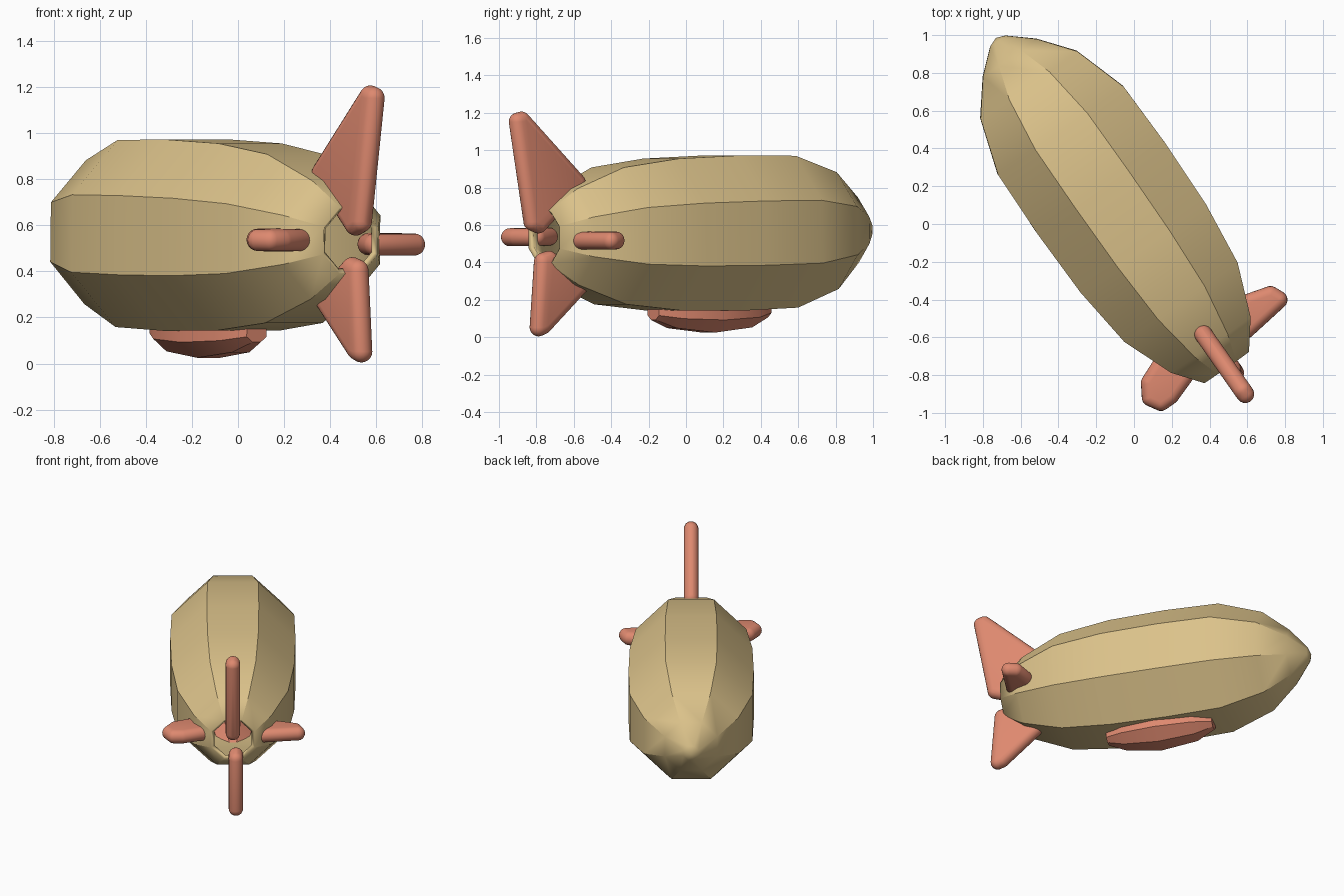
import bpy, bmesh, math
from mathutils import Matrix, Vector

cube = bpy.data.objects.get("Cube")
if cube:
    bpy.data.objects.remove(cube, do_unlink=True)

# Airship frame: local +y runs to the nose, local x is sideways
FRAME = (Matrix.Translation((-0.178, 0.195, 0.557))
         @ Matrix.Rotation(math.radians(35), 4, 'Z')
         @ Matrix.Rotation(0.02, 4, 'X'))


def material(name, rgb):
    mat = bpy.data.materials.new(name)
    mat.use_nodes = True
    mat.diffuse_color = (*rgb, 1)
    mat.node_tree.nodes["Principled BSDF"].inputs["Base Color"].default_value = (*rgb, 1)
    return mat


tan = material("tan canvas", (0.71, 0.54, 0.255))
coral = material("coral paint", (0.73, 0.25, 0.16))


def make_object(name, bm, mat, angle):
    bmesh.ops.recalc_face_normals(bm, faces=bm.faces)
    mesh = bpy.data.meshes.new(name)
    bm.to_mesh(mesh)
    bm.free()
    mesh.materials.append(mat)
    obj = bpy.data.objects.new(name, mesh)
    bpy.context.collection.objects.link(obj)
    obj.matrix_world = FRAME
    bpy.ops.object.select_all(action='DESELECT')
    obj.select_set(True)
    bpy.context.view_layer.objects.active = obj
    bpy.ops.object.shade_smooth_by_angle(angle=math.radians(angle))
    return obj


def loft(name, profile, mat, width=1, height=1, z=0, tip=None, closed=False):
    """Eight-sided loft along y; profile holds (y, flat-to-centre radius)."""
    bm = bmesh.new()
    rings = []
    for y, apothem in profile:
        r = apothem / math.cos(math.pi / 8)
        angles = [math.pi * (i + 0.5) / 4 for i in range(8)]
        rings.append([bm.verts.new((width * r * math.cos(a), y,
                                    z + height * r * math.sin(a))) for a in angles])
    for a, b in zip(rings, rings[1:]):
        for i in range(8):
            j = (i + 1) % 8
            bm.faces.new((a[i], a[j], b[j], b[i]))
    if tip is not None:
        point = bm.verts.new((0, tip, z))
        for i in range(8):
            bm.faces.new((rings[-1][i], rings[-1][(i + 1) % 8], point))
    if closed:
        bm.faces.new(rings[0])
        bm.faces.new(rings[-1])
    return make_object(name, bm, mat, 30)


def fin(name, centres, radius=0.048):
    """Rounded slab: convex hull of balls placed at the corners."""
    ball = bmesh.new()
    bmesh.ops.create_uvsphere(ball, u_segments=16, v_segments=10, radius=radius)
    coords = [v.co.copy() for v in ball.verts]
    ball.free()
    bm = bmesh.new()
    for centre in centres:
        for co in coords:
            bm.verts.new(co + Vector(centre))
    bmesh.ops.convex_hull(bm, input=bm.verts)
    bmesh.ops.delete(bm, geom=[v for v in bm.verts if not v.link_faces], context='VERTS')
    return make_object(name, bm, coral, 50)


# Hull: hollow shell, open at the tail
hull = loft("hull", [(-1.165, 0.144), (-1.018, 0.257), (-0.741, 0.366),
                     (-0.393, 0.406), (0, 0.415), (0.368, 0.406),
                     (0.662, 0.312), (0.837, 0.174), (0.945, 0.05)],
            tan, tip=0.965)
shell = hull.modifiers.new("shell", 'SOLIDIFY')
shell.thickness = 0.03
shell.offset = -1

# Gondola under the hull
loft("gondola", [(-0.46, 0.35), (-0.34, 0.75), (-0.1, 1), (0.15, 0.8), (0.275, 0.35)],
     coral, width=0.15, height=0.115, z=-0.415, closed=True)

# Tail fins: (y, distance from axis) corner centres
top = [(-0.945, 0.29), (-1.3, 0.628), (-1.325, 0.622), (-1.24, 0.085), (-1.2, 0.07)]
bottom = [(-0.95, -0.26), (-1.195, -0.47), (-1.225, -0.48), (-1.19, -0.13), (-1.15, -0.12)]
left = [(-0.94, 0.25), (-0.985, 0.41), (-1.03, 0.43), (-1.06, 0.2)]
right = [(-0.95, -0.26), (-1, -0.38), (-1.065, -0.42), (-1.115, -0.39),
         (-1.115, -0.33), (-1.07, -0.2)]
fin("top_fin", [(0, y, d) for y, d in top])
fin("bottom_fin", [(0.02, y, d) for y, d in bottom])
fin("left_fin", [(d, y, -0.02) for y, d in left])
fin("right_fin", [(d, y, 0) for y, d in right])
